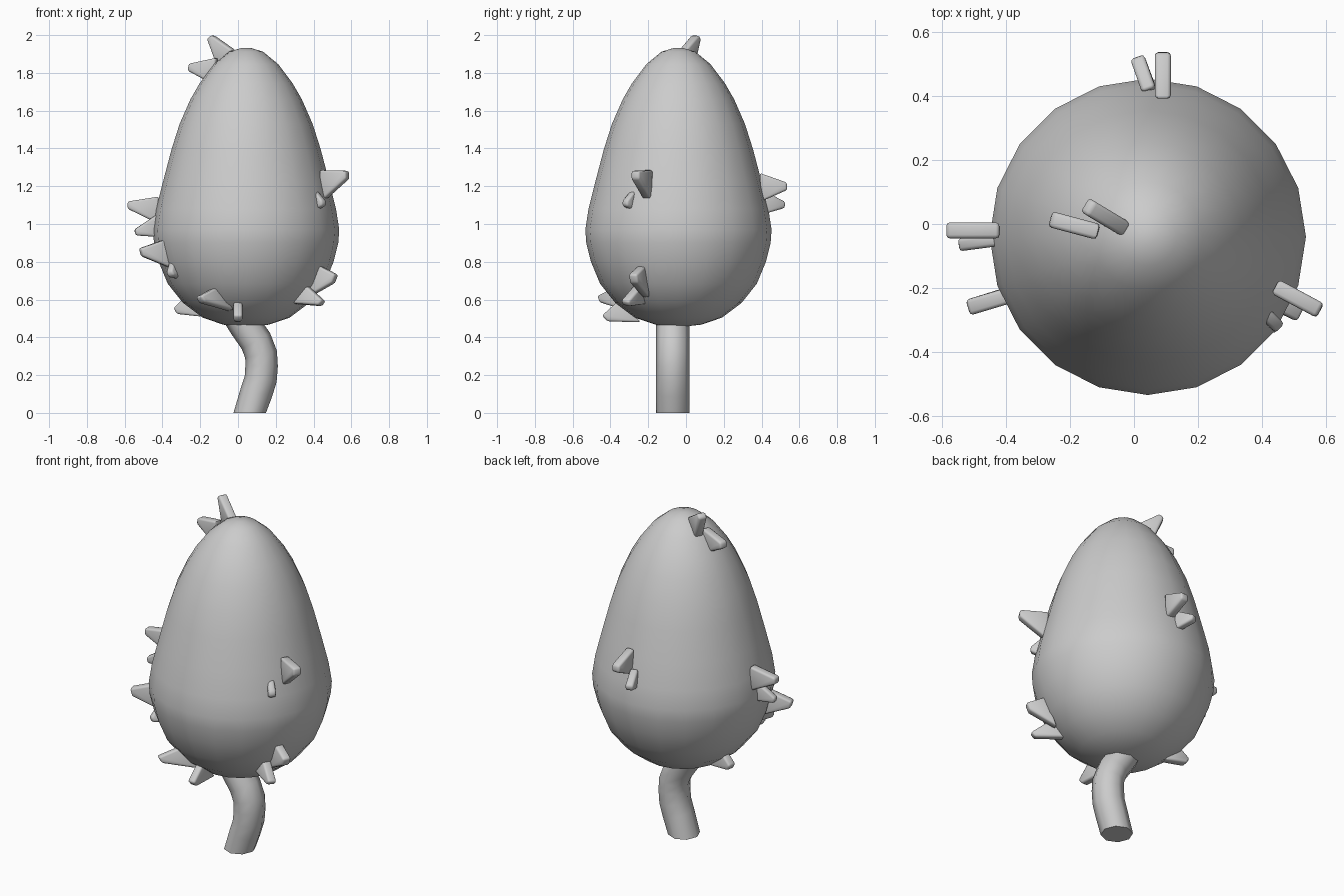
import bpy, bmesh, math
from mathutils import Vector

if "Cube" in bpy.data.objects:
    bpy.data.objects.remove(bpy.data.objects["Cube"])


def finish(name, bm, angle=50):
    bmesh.ops.recalc_face_normals(bm, faces=bm.faces[:])
    me = bpy.data.meshes.new(name)
    bm.to_mesh(me)
    bm.free()
    ob = bpy.data.objects.new(name, me)
    bpy.context.collection.objects.link(ob)
    bpy.ops.object.select_all(action='DESELECT')
    ob.select_set(True)
    bpy.context.view_layer.objects.active = ob
    bpy.ops.object.shade_smooth_by_angle(angle=math.radians(angle))
    return ob


def skin(bm, rings):
    # bridge consecutive closed rings of vertices
    n = len(rings[0])
    for a, b in zip(rings, rings[1:]):
        for i in range(n):
            j = (i + 1) % n
            bm.faces.new((a[i], a[j], b[j], b[i]))
    bm.faces.new(rings[0])
    bm.faces.new(rings[-1])


# egg-shaped crown, 20 sides: (radius, z)
profile = [(.03, .457), (.12, .467), (.23, .504), (.335, .583), (.415, .684),
           (.463, .80), (.488, .90), (.493, .97), (.476, 1.08), (.441, 1.22),
           (.395, 1.395), (.352, 1.53), (.295, 1.66), (.246, 1.745),
           (.17, 1.846), (.09, 1.912), (.025, 1.932)]
bm = bmesh.new()
skin(bm, [[bm.verts.new((.043 + r * math.cos(math.tau * i / 20),
                         -.04 + r * math.sin(math.tau * i / 20), z))
           for i in range(20)] for r, z in profile])
finish("crown", bm)

# bent trunk: (x, z) centre line, swept with 8 sides
path = [(.062, 0), (.098, .11), (.12, .18), (.125, .25), (.122, .31),
        (.095, .38), (.04, .46), (-.01, .54)]
bm = bmesh.new()
rings = []
for k, (x, z) in enumerate(path):
    p, q = path[max(k - 1, 0)], path[min(k + 1, len(path) - 1)]
    t = Vector((q[0] - p[0], 0, q[1] - p[1])).normalized()
    side = Vector((t.z, 0, -t.x)) if k else Vector((1, 0, 0))
    rings.append([bm.verts.new(Vector((x, -.07, z))
                  + side * .086 * math.cos(math.tau * i / 8)
                  + Vector((0, .089 * math.sin(math.tau * i / 8), 0)))
                  for i in range(8)])
skin(bm, rings)
finish("trunk", bm)


# leaf tufts: flat rounded fins, given by tip and two base points
def leaf(name, tip, b1, b2, thick=.05):
    tip, b1, b2 = Vector(tip), Vector(b1), Vector(b2)
    n = (b1 - tip).cross(b2 - tip).normalized() * thick / 2
    e = (b1 - b2) * .13
    outline = [tip + e, b1, b2, tip - e]
    bm = bmesh.new()
    skin(bm, [[bm.verts.new(p + s * n) for p in outline] for s in (-1, 1)])
    bmesh.ops.bevel(bm, geom=bm.edges[:], offset=.011, segments=2,
                    profile=.5, affect='EDGES', clamp_overlap=True)
    finish(name, bm, 60)


leaf("leaf_top_upper", (-.145, .055, 1.99), (-.02, -.02, 1.92), (-.105, .03, 1.84))
leaf("leaf_top_lower", (-.26, .015, 1.83), (-.11, -.025, 1.88), (-.13, -.02, 1.74))
leaf("leaf_left_upper", (-.585, -.02, 1.10), (-.42, -.02, 1.145), (-.42, -.02, 1.0))
leaf("leaf_left_lower", (-.545, -.065, .955), (-.43, -.05, 1.05), (-.40, -.045, .93), .04)
leaf("leaf_front_left_upper", (-.515, -.26, .85), (-.38, -.22, .92), (-.34, -.205, .76))
leaf("leaf_front_left_lower", (-.36, -.30, .735), (-.35, -.24, .81), (-.30, -.22, .71), .04)
leaf("leaf_front_upper", (-.20, -.45, .60), (-.11, -.35, .67), (-.035, -.31, .54))
leaf("leaf_front_lower", (0, -.43, .50), (0, -.35, .60), (0, -.24, .48), .045)
leaf("leaf_left_bottom", (-.33, .045, .54), (-.26, .03, .63), (-.19, .02, .51))
leaf("leaf_back_upper", (.09, .535, 1.20), (.09, .39, 1.27), (.09, .40, 1.12))
leaf("leaf_back_lower", (.01, .52, 1.10), (.045, .42, 1.17), (.055, .40, 1.05), .045)
leaf("leaf_right_upper", (.58, -.27, 1.26), (.44, -.195, 1.285), (.45, -.20, 1.12))
leaf("leaf_right_lower", (.455, -.325, 1.11), (.41, -.28, 1.18), (.41, -.285, 1.07), .04)
leaf("leaf_lower_right_upper", (.515, -.28, .71), (.43, -.235, .78), (.37, -.21, .61))
leaf("leaf_lower_right_lower", (.445, -.32, .58), (.36, -.25, .68), (.28, -.22, .58))
